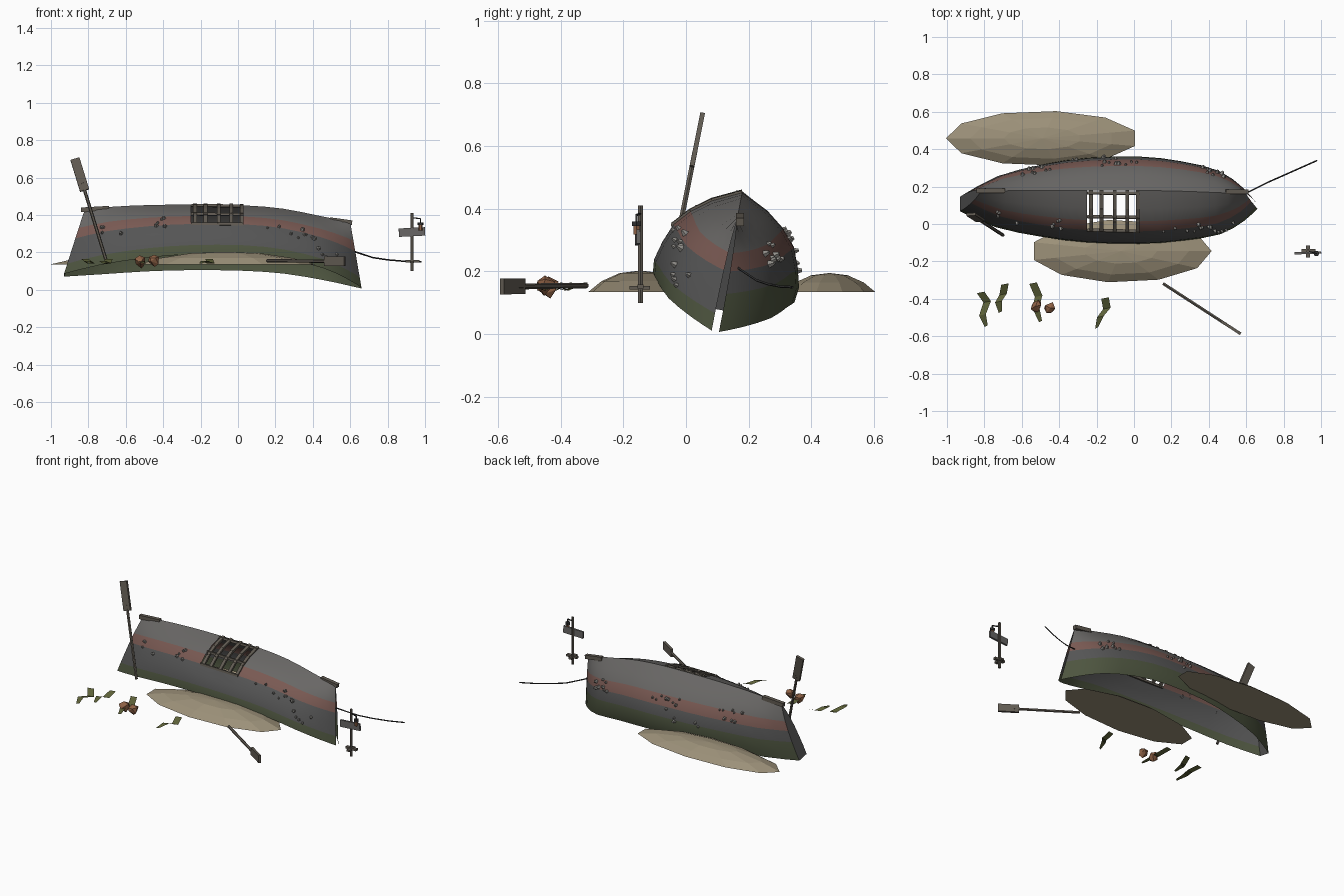
import bpy, bmesh, math, random
from mathutils import Vector, Matrix

if "Cube" in bpy.data.objects:
    bpy.data.objects.remove(bpy.data.objects["Cube"])

random.seed(4)
V = Vector

def mat(name, rgb):
    m = bpy.data.materials.new(name)
    m.diffuse_color = (*rgb, 1)
    m.use_nodes = True
    m.node_tree.nodes["Principled BSDF"].inputs["Base Color"].default_value = m.diffuse_color
    return m

GREY = mat("weathered_grey", (.14, .135, .13))
DARK = mat("dark_grey", (.09, .09, .09))
RED = mat("faded_red", (.19, .10, .085))
GREEN = mat("algae_green", (.075, .09, .05))
WOOD = mat("driftwood", (.12, .105, .085))
SAND = mat("sand", (.33, .28, .19))
SHELL = mat("shell_orange", (.27, .12, .06))
WEED = mat("seaweed", (.11, .12, .04))
PALE = mat("barnacle", (.28, .27, .25))
IRON = mat("iron", (.03, .03, .03))

def make(name, verts, faces, mats, idx=None):
    me = bpy.data.meshes.new(name)
    me.from_pydata([tuple(v) for v in verts], [], faces)
    for m in mats:
        me.materials.append(m)
    for p, i in zip(me.polygons, idx or []):
        p.material_index = i
    ob = bpy.data.objects.new(name, me)
    bpy.context.collection.objects.link(ob)
    return ob

def bar(name, a, b, w, h, m, side=(0, 0, 1), sides=4):
    """Beam from a to b; w is measured along the side hint, h across it."""
    a, b = V(a), V(b)
    d = (b - a).normalized()
    s = (V(side) - d * V(side).dot(d)).normalized()
    t = d.cross(s)
    if sides == 4:
        ring = [s * x * w / 2 + t * y * h / 2 for x, y in ((-1, -1), (1, -1), (1, 1), (-1, 1))]
    else:
        ring = [(s * math.cos(k * math.tau / sides) * w + t * math.sin(k * math.tau / sides) * h) / 2
                for k in range(sides)]
    n = len(ring)
    faces = [[k, (k + 1) % n, n + (k + 1) % n, n + k] for k in range(n)]
    faces += [list(range(n))[::-1], list(range(n, 2 * n))]
    return make(name, [a + r for r in ring] + [b + r for r in ring], faces, [m])

# Overturned hull: stations (keel x, rim x, keel drop, rim drop, half beam), rolled 11 degrees
ST = [(-.82, -.93, .03, .385, .04), (-.68, -.74, .012, .355, .135), (-.47, -.49, .002, .327, .195),
      (-.25, -.25, 0, .314, .228), (.03, .03, .004, .316, .236), (.24, .25, .022, .336, .215),
      (.43, .46, .06, .38, .17), (.55, .59, .085, .425, .085), (.60, .66, .095, .455, .012)]
PROF = [(0, 0), (.09, .045), (.15, .092), (.195, .145), (.22, .21), (.235, .27), (.23, .32)]
DOWN, SIDE = V((0, -.19, -.98)), V((0, -.98, .19))

def station(u):
    i = min(int(u), len(ST) - 2)
    f = u - i
    p = [V(ST[max(0, min(len(ST) - 1, i + k))]) for k in (-1, 0, 1, 2)]
    return .5 * (2 * p[1] + (p[2] - p[0]) * f + (2 * p[0] - 5 * p[1] + 4 * p[2] - p[3]) * f * f
                 + (3 * p[1] - p[0] - 3 * p[2] + p[3]) * f ** 3)

def hull(u, t, s):
    """Point on the hull: u along the length, t keel to rim, s = 1 front or -1 back."""
    xk, xr, kd, rd, hb = station(u)
    i = min(int(t), 5)
    w, d = V(PROF[i]).lerp(V(PROF[i + 1]), t - i)
    d /= .32
    return V((xk + (xr - xk) * d, .18, .455)) + DOWN * (kd + (rd - kd) * d) + SIDE * (s * w / .235 * hb)

SUB = 2
NU = (len(ST) - 1) * SUB + 1
verts, faces, idx = [], [], []
for s in (1, -1):
    o = len(verts)
    verts += [hull(k / SUB, t, s) for k in range(NU) for t in range(7)]
    for k in range(NU - 1):
        for t in range(6):
            if s == 1 and t < 3 and 3 * SUB <= k < 4 * SUB:
                continue                      # broken opening
            q = [o + k * 7 + t, o + k * 7 + t + 1, o + k * 7 + t + 8, o + k * 7 + t + 7]
            faces.append(q if s == 1 else q[::-1])
            idx.append([0, 0, 1, 2, 2 if s == 1 else 3, 3][t])
n = NU * 7
faces.append(list(range(6, 0, -1)) + [0] + list(range(n + 1, n + 7)))   # transom
idx.append(2)
boat = make("overturned_hull", verts, faces, [GREY, RED, DARK, GREEN], idx)
bm = bmesh.new()
bm.from_mesh(boat.data)
bmesh.ops.remove_doubles(bm, verts=bm.verts, dist=1e-4)
bm.to_mesh(boat.data)
bm.free()
boat.data.shade_smooth()
boat.data.set_sharp_from_angle(angle=math.radians(32))

# Keel ends and exposed ribs in the opening
bar("keel_stern", (-.84, .177, .427), (-.69, .177, .436), .025, .025, WOOD)
bar("keel_bow", (.49, .172, .375), (.61, .172, .358), .025, .025, WOOD)
for j, u in enumerate((3.08, 3.28, 3.52, 3.75, 3.96)):
    for t in range(3):
        bar(f"rib_{j}_{t}", hull(u, t, 1), hull(u, t + 1, 1), .014, .02, WOOD, -DOWN)
for t in (.15, 1.7, 3):
    bar("batten", hull(3, t, 1), hull(4, t, 1), .014, .016, WOOD, -DOWN)

# Barnacle clusters on both sides
groups = [(1, 1.1, 3, 5), (1, 2.1, 2.7, 5), (1, 5.5, 3.2, 8), (1, 6.2, 4.4, 5), (1, 4.8, 3.2, 2),
          (-1, 1.8, 2.3, 9), (-1, 3.6, 2.6, 9), (-1, 5.9, 2.5, 10), (-1, 3, 3.6, 5)]
for s, u0, t0, count in groups:
    vs, fs = [], []
    for _ in range(count):
        u, t = u0 + random.uniform(-.35, .35), t0 + random.uniform(-.6, .6)
        p = hull(u, t, s)
        du, dt = hull(u + .05, t, s) - p, hull(u, t + .05, s) - p
        nrm = du.cross(dt).normalized() * -s
        a, b = du.normalized(), nrm.cross(du.normalized())
        r, o = random.uniform(.008, .014), len(vs)
        for rad, h in ((r, -.003), (r * .45, r * 1.2)):
            vs += [p + nrm * h + (a * math.cos(k * math.tau / 5) + b * math.sin(k * math.tau / 5)) * rad
                   for k in range(5)]
        fs += [[o + k, o + (k + 1) % 5, o + 5 + (k + 1) % 5, o + 5 + k] for k in range(5)]
        fs.append([o + 5 + k for k in range(5)])
    make("barnacles", vs, fs, [PALE])

# Sand mounds
def mound(name, cx, cy, rx, ry, h, turn):
    N, vs, fs = 11, [], []
    rings = ((1, 0), (.75, .5), (.4, .88))
    for r, z in rings:
        vs += [(cx + rx * r * math.cos(k * math.tau / N + turn), cy + ry * r * math.sin(k * math.tau / N + turn),
                .135 + h * z) for k in range(N)]
    vs.append((cx, cy, .135 + h))
    for j in range(2):
        fs += [[j * N + k, j * N + (k + 1) % N, (j + 1) * N + (k + 1) % N, (j + 1) * N + k] for k in range(N)]
    fs += [[2 * N + k, 2 * N + (k + 1) % N, 3 * N] for k in range(N)] + [list(range(N))[::-1]]
    make(name, vs, fs, [SAND])

mound("sand_mound_front", -.07, -.145, .485, .168, .068, 0)
mound("sand_mound_back", -.49, .458, .515, .147, .06, math.pi)

# Oars
def oar(name, a, b, side, length):
    a, b = V(a), V(b)
    root = b - (b - a).normalized() * length
    bar(name + "_shaft", a, root.lerp(b, .3), .018, .018, WOOD, side, 6)
    bar(name + "_blade", root, b, .05, .015, WOOD, side)

oar("standing_oar", (-.7, -.06, .14), (-.872, .052, .70), (1, 0, 0), .18)
oar("lying_oar", (.155, -.318, .155), (.57, -.587, .152), (0, 0, 1), .125)

# Mooring rope
cu = bpy.data.curves.new("rope", 'CURVE')
cu.dimensions = '3D'
cu.bevel_depth, cu.bevel_resolution = .004, 0
sp = cu.splines.new('POLY')
pts = [(.60, .165, .212), (.65, .19, .195), (.72, .225, .172), (.80, .26, .16), (.89, .30, .152), (.98, .34, .15)]
sp.points.add(len(pts) - 1)
for q, c in zip(sp.points, pts):
    q.co = (*c, 1)
cu.materials.append(IRON)
bpy.context.collection.objects.link(bpy.data.objects.new("rope", cu))

# Signpost with hanging lantern
bar("sign_post", (.93, -.145, .10), (.93, -.145, .41), .018, .018, WOOD, (1, 0, 0), 6)
bar("sign_board", (.86, -.157, .305), (1.0, -.152, .312), .045, .012, GREY)
bar("post_foot_x", (.895, -.145, .152), (.97, -.145, .152), .014, .02, WOOD)
bar("post_foot_y", (.93, -.18, .148), (.93, -.115, .148), .012, .02, WOOD)
bar("lantern_arm", (.93, -.145, .385), (.975, -.158, .38), .006, .006, IRON)
bar("lantern_hook", (.975, -.158, .38), (.975, -.158, .355), .005, .005, IRON, (1, 0, 0))
bar("lantern_cap", (.975, -.158, .345), (.975, -.158, .36), .032, .032, IRON, (1, 0, 0), 6)
bar("lantern_glass", (.975, -.158, .318), (.975, -.158, .345), .022, .022, SHELL, (1, 0, 0), 6)

# Seaweed ribbons
weeds = [[(-.82, -.37), (-.785, -.42), (-.81, -.49), (-.79, -.55)],
         [(-.69, -.325), (-.70, -.38), (-.725, -.42), (-.715, -.475)],
         [(-.54, -.32), (-.51, -.39), (-.525, -.45), (-.50, -.525)],
         [(-.155, -.40), (-.145, -.455), (-.18, -.50), (-.20, -.56)]]
for path in weeds:
    vs = []
    for k, (x, y) in enumerate(path):
        w, z = (.02, .02, .018, .008)[k], (.165, .14, .155, .14)[k]
        vs += [(x - w, y, z), (x + w, y + .008, z)]
    make("seaweed", vs, [[2 * k, 2 * k + 1, 2 * k + 3, 2 * k + 2] for k in range(3)], [WEED])

# Shells
for x, y, z in ((-.52, -.44, .152), (-.45, -.45, .16)):
    bm = bmesh.new()
    bmesh.ops.create_icosphere(bm, subdivisions=1, radius=.034, matrix=Matrix.Translation((x, y, z)))
    for v in bm.verts:
        v.co += V([random.uniform(-.008, .008) for _ in range(3)])
    me = bpy.data.meshes.new("shell")
    bm.to_mesh(me)
    bm.free()
    me.materials.append(SHELL)
    bpy.context.collection.objects.link(bpy.data.objects.new("shell", me))
